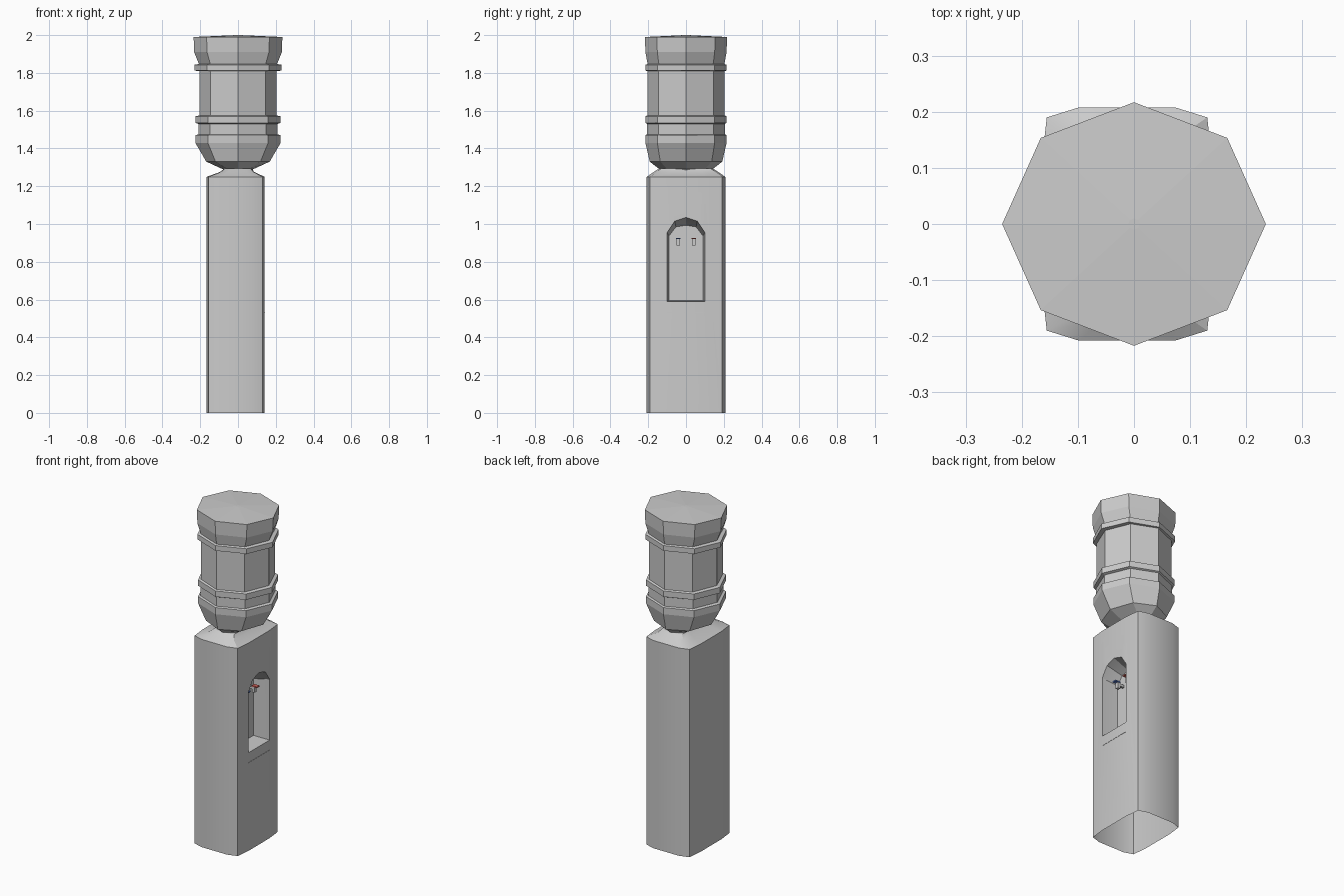
import bpy, bmesh, math

if "Cube" in bpy.data.objects:
    bpy.data.objects.remove(bpy.data.objects["Cube"])


def loft(name, rings, cap_start=True, cap_end=True):
    """Skin a stack of equal-length point loops into one object."""
    bm = bmesh.new()
    loops = [[bm.verts.new(p) for p in r] for r in rings]
    n = len(loops[0])
    for a, b in zip(loops, loops[1:]):
        for i in range(n):
            j = (i + 1) % n
            bm.faces.new((a[i], a[j], b[j], b[i]))
    if cap_start:
        bm.faces.new(loops[0][::-1])
    if cap_end:
        bm.faces.new(loops[-1])
    bmesh.ops.recalc_face_normals(bm, faces=bm.faces)
    me = bpy.data.meshes.new(name)
    bm.to_mesh(me)
    bm.free()
    ob = bpy.data.objects.new(name, me)
    bpy.context.collection.objects.link(ob)
    return ob


def box(name, center, size, mat=None):
    (x, y, z), (a, b, c) = center, [s / 2 for s in size]
    rings = [[(x - a, y - b, h), (x + a, y - b, h), (x + a, y + b, h), (x - a, y + b, h)]
             for h in (z - c, z + c)]
    ob = loft(name, rings)
    if mat:
        ob.data.materials.append(mat)
    return ob


def material(name, color):
    m = bpy.data.materials.new(name)
    m.diffuse_color = color
    m.use_nodes = True
    m.node_tree.nodes["Principled BSDF"].inputs["Base Color"].default_value = m.diffuse_color
    return m


# Cabinet: bowed rectangle section with a sloped shoulder
CX = -0.0125
half = [(0.143, 0.19), (0.085, 0.208)]
q = half + [(0.153, 0.1)]
section = [(0.153, -0.1), (0.153, 0.1), (0.143, 0.19), (0.085, 0.208),
           (-0.085, 0.208), (-0.143, 0.19), (-0.153, 0.1), (-0.153, -0.1),
           (-0.143, -0.19), (-0.085, -0.208), (0.085, -0.208), (0.143, -0.19)]


def cabinet_ring(z, sx=1, sy=1, cx=CX):
    return [(cx + x * sx, y * sy, z) for x, y in section]


cabinet = loft("cabinet", [cabinet_ring(0), cabinet_ring(1.25),
                           cabinet_ring(1.275, 0.6, 0.82, -0.005),
                           cabinet_ring(1.295, 0.46, 0.68, 0)])

# Arched dispensing alcove cut into the +x face
outer = [(-0.1, 0.59), (0.1, 0.59), (0.1, 0.955), (0.06, 1.015), (0, 1.035),
         (-0.06, 1.015), (-0.1, 0.955)]
inner = [(-0.09, 0.595), (0.09, 0.595), (0.09, 0.937), (0.053, 0.985), (0, 0.993),
         (-0.053, 0.985), (-0.09, 0.937)]
cutter = loft("alcove_cutter", [[(x, y, z) for y, z in prof]
                                for x, prof in ((0.04, inner), (0.14, outer), (0.18, outer))])
cutter.hide_render = True
mod = cabinet.modifiers.new("alcove", 'BOOLEAN')
mod.object = cutter
mod.operation = 'DIFFERENCE'
mod.solver = 'EXACT'
bpy.context.view_layer.objects.active = cabinet
cabinet.select_set(True)
bpy.ops.object.modifier_apply(modifier=mod.name)
bpy.data.objects.remove(cutter)

# Open underside
bm = bmesh.new()
bm.from_mesh(cabinet.data)
under = [f for f in bm.faces if all(v.co.z < 0.001 for v in f.verts)]
bmesh.ops.delete(bm, geom=under, context='FACES')
bm.to_mesh(cabinet.data)
bm.free()
bpy.ops.object.shade_smooth_by_angle(angle=math.radians(25))

# Eight-sided bottle with raised bands: (z, x radius, y radius)
profile = [(1.27, 0.07, 0.12), (1.29, 0.08, 0.14), (1.33, 0.168, 0.192),
           (1.43, 0.226, 0.215), (1.47, 0.226, 0.215), (1.475, 0.208, 0.206),
           (1.53, 0.208, 0.206), (1.535, 0.226, 0.215), (1.57, 0.226, 0.215),
           (1.575, 0.205, 0.205), (1.81, 0.205, 0.205), (1.812, 0.231, 0.215),
           (1.843, 0.231, 0.215), (1.847, 0.207, 0.203), (1.91, 0.232, 0.215),
           (1.99, 0.235, 0.217), (2.0, 0.01, 0.01)]
loft("bottle", [[(rx * math.cos(i * math.pi / 4), ry * math.sin(i * math.pi / 4), z)
                 for i in range(8)] for z, rx, ry in profile])

# Pair of taps: stem, nozzle and coloured lever
for side, y, col in (("cold", -0.042, (0.1, 0.2, 0.6, 1)), ("hot", 0.042, (0.6, 0.12, 0.1, 1))):
    box(side + "_tap_stem", (0.06, y, 0.91), (0.045, 0.014, 0.014))
    box(side + "_tap_nozzle", (0.078, y, 0.903), (0.018, 0.018, 0.035))
    box(side + "_tap_lever", (0.088, y, 0.923), (0.035, 0.024, 0.007), material(side + "_lever", col))

# Thin seam below the alcove
box("drip_seam", (0.135, 0, 0.53), (0.014, 0.2, 0.002))
